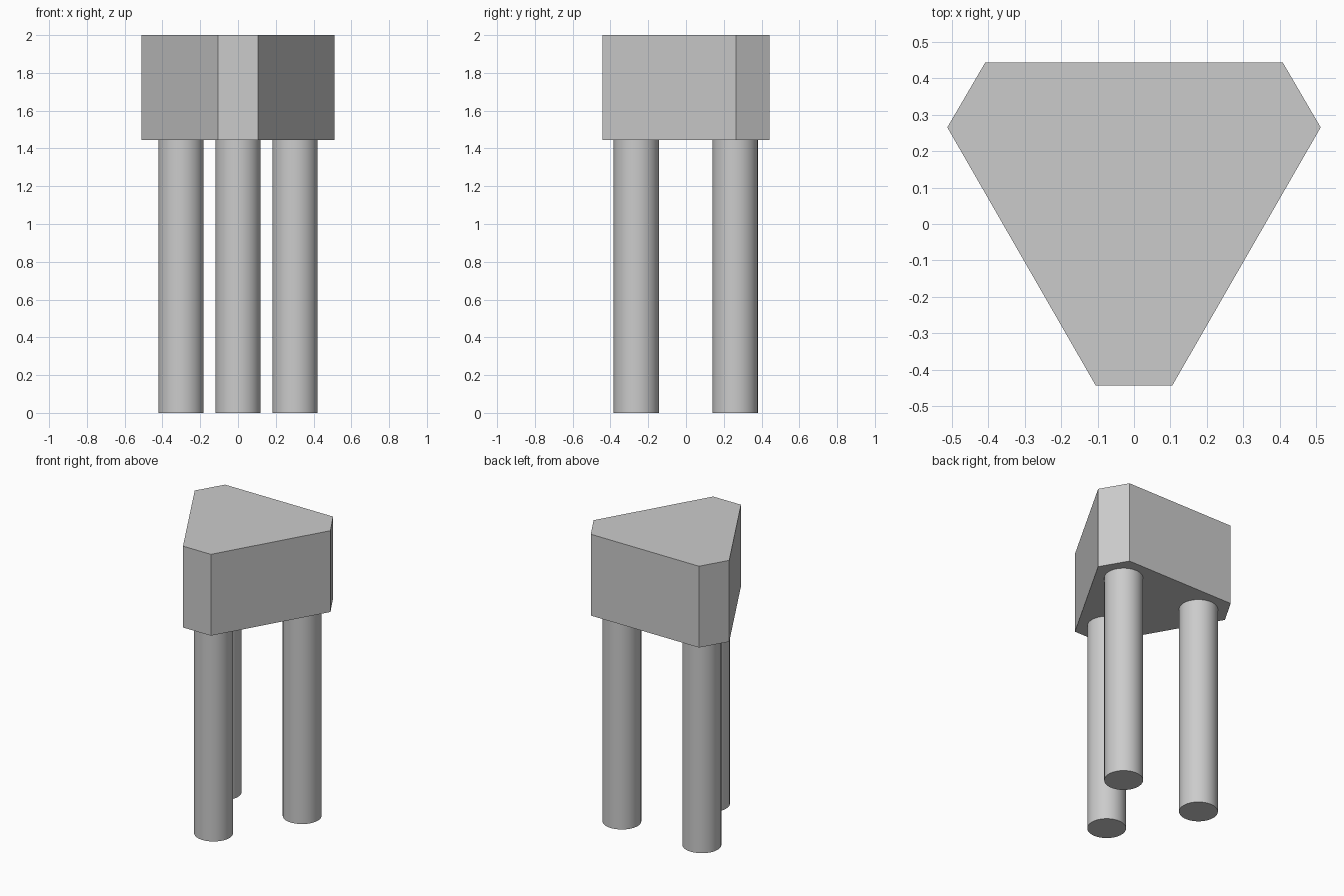
import bpy
import bmesh
import math

cube = bpy.data.objects.get("Cube")
if cube:
    bpy.data.objects.remove(cube, do_unlink=True)

# Single plain grey
COLOUR = (0.6, 0.6, 0.6, 1.0)
grey = bpy.data.materials.new("plain grey")
grey.use_nodes = True
grey.diffuse_color = COLOUR
grey.node_tree.nodes["Principled BSDF"].inputs["Base Color"].default_value = COLOUR

BLOCK_BOTTOM, BLOCK_TOP = 1.445, 2.0
LEG_RADIUS = 0.12


def add_block(name, half_outline, bottom, top):
    """Extrude an outline, given as its left half and mirrored in x."""
    outline = half_outline + [(-x, y) for x, y in reversed(half_outline)]
    bm = bmesh.new()
    base = bm.faces.new([bm.verts.new((x, y, bottom)) for x, y in outline])
    result = bmesh.ops.extrude_face_region(bm, geom=[base], use_keep_orig=True)
    raised = [v for v in result["geom"] if isinstance(v, bmesh.types.BMVert)]
    bmesh.ops.translate(bm, verts=raised, vec=(0, 0, top - bottom))
    bmesh.ops.recalc_face_normals(bm, faces=bm.faces)
    mesh = bpy.data.meshes.new(name)
    bm.to_mesh(mesh)
    bm.free()
    mesh.materials.append(grey)
    obj = bpy.data.objects.new(name, mesh)
    bpy.context.collection.objects.link(obj)


def add_leg(name, x, y):
    """Round leg with smooth sides and sharp rims."""
    bpy.ops.mesh.primitive_cylinder_add(
        vertices=64, radius=LEG_RADIUS, depth=BLOCK_BOTTOM,
        location=(x, y, BLOCK_BOTTOM / 2))
    leg = bpy.context.object
    leg.name = name
    leg.data.materials.append(grey)
    bpy.ops.object.shade_smooth_by_angle(angle=math.radians(30))


# Triangular block with clipped corners
add_block("seat_block", [(0.105, -0.443), (0.512, 0.265), (0.408, 0.443)],
          BLOCK_BOTTOM, BLOCK_TOP)

# Three legs, one under each corner
add_leg("front_leg", 0, -0.263)
for side, sign in (("left", 1), ("right", -1)):
    add_leg(f"back_{side}_leg", sign * 0.302, 0.26)
